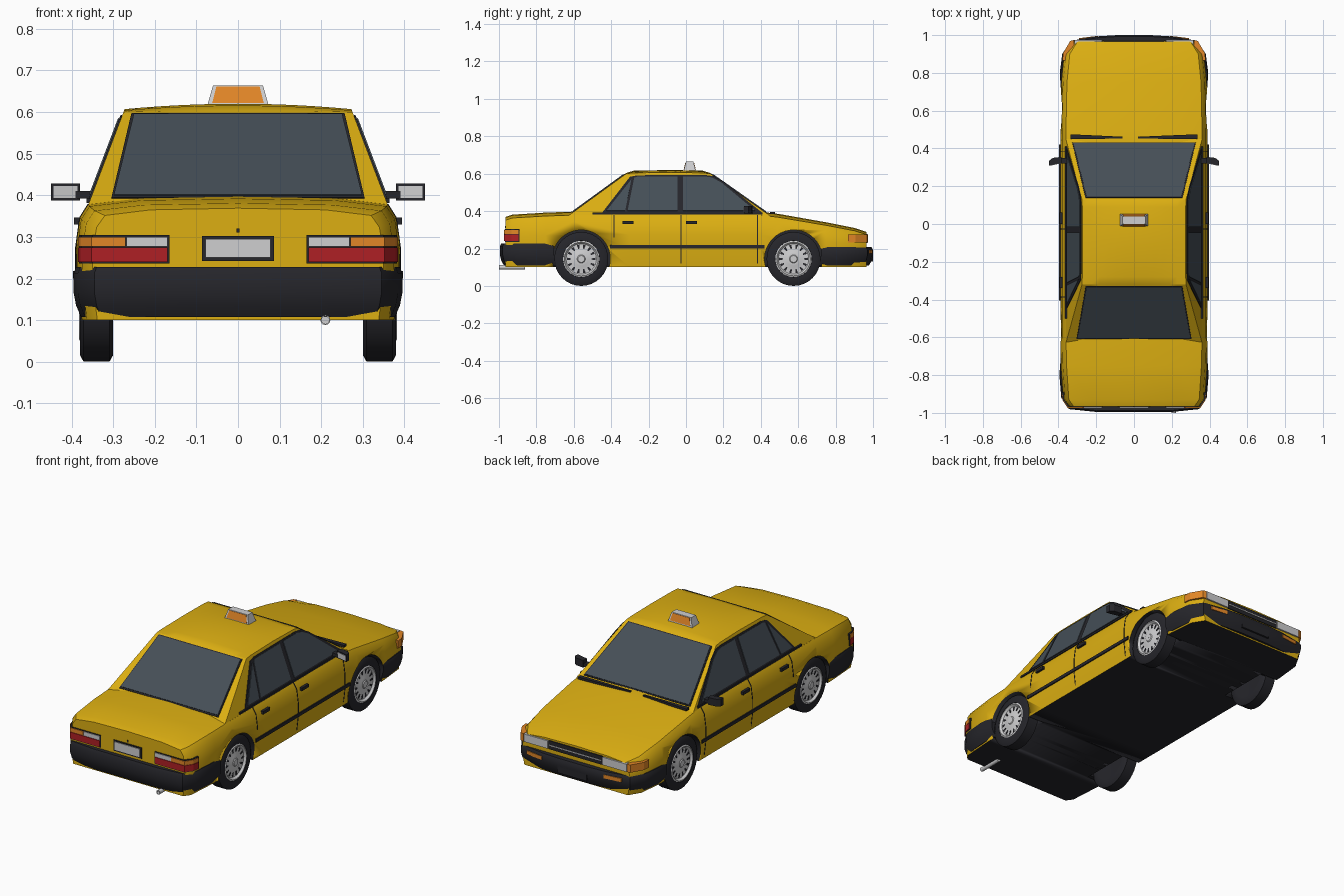
import bpy, bmesh, math
from mathutils import Vector

cube = bpy.data.objects.get("Cube")
if cube:
    bpy.data.objects.remove(cube, do_unlink=True)


def material(name, r, g, b, rough=0.5):
    m = bpy.data.materials.new(name)
    m.use_nodes = True
    m.diffuse_color = (r, g, b, 1)
    node = m.node_tree.nodes["Principled BSDF"]
    node.inputs["Base Color"].default_value = (r, g, b, 1)
    node.inputs["Roughness"].default_value = rough
    return m


YELLOW = material("yellow paint", 0.72, 0.43, 0.006)
TRIM = material("black trim", 0.019, 0.019, 0.024)
GLASS = material("tinted glass", 0.06, 0.078, 0.095)
SILVER = material("silver", 0.62, 0.62, 0.63)
RED = material("red lens", 0.43, 0.014, 0.018)
ORANGE = material("orange lens", 0.76, 0.24, 0.02)


def finish(name, bm, mats, smooth=None):
    bmesh.ops.recalc_face_normals(bm, faces=bm.faces)
    me = bpy.data.meshes.new(name)
    bm.to_mesh(me)
    bm.free()
    ob = bpy.data.objects.new(name, me)
    bpy.context.collection.objects.link(ob)
    for m in mats:
        me.materials.append(m)
    if smooth:
        bpy.ops.object.select_all(action='DESELECT')
        ob.select_set(True)
        bpy.context.view_layer.objects.active = ob
        bpy.ops.object.shade_smooth_by_angle(angle=math.radians(smooth))
    return ob


def loft(name, rings, mats, wrap=False, smooth=35):
    """Skin closed rings of points; cap the ends unless they wrap round."""
    bm = bmesh.new()
    rows = [[bm.verts.new(p) for p in ring] for ring in rings]
    n = len(rows[0])
    for i in range(len(rows) if wrap else len(rows) - 1):
        a, b = rows[i], rows[(i + 1) % len(rows)]
        for j in range(n):
            k = (j + 1) % n
            bm.faces.new((a[j], a[k], b[k], b[j]))
    if not wrap:
        bm.faces.new(rows[0])
        bm.faces.new(rows[-1])
    return finish(name, bm, mats, smooth)


def prisms(name, polys, vec, mat):
    """Extrude each flat polygon along vec."""
    bm = bmesh.new()
    v = Vector(vec)
    for poly in polys:
        a = [bm.verts.new(p) for p in poly]
        b = [bm.verts.new(Vector(p) + v) for p in poly]
        bm.faces.new(a)
        bm.faces.new(b)
        for i in range(len(a)):
            k = (i + 1) % len(a)
            bm.faces.new((a[i], a[k], b[k], b[i]))
    return finish(name, bm, [mat])


def box(name, x, y, z, mat):
    foot = [(x[0], y[0], z[0]), (x[1], y[0], z[0]), (x[1], y[1], z[0]), (x[0], y[1], z[0])]
    return prisms(name, [foot], (0, 0, z[1] - z[0]), mat)


def slab(name, plan, z, mat, s=1):
    return prisms(name, [[(s * x, y, z[0]) for x, y in plan]], (0, 0, z[1] - z[0]), mat)


def lathe(name, profile, centre, s, mat, steps=32):
    rings = []
    for i in range(steps):
        a = math.tau * i / steps
        rings.append([(centre[0] + s * x, centre[1] + r * math.cos(a), centre[2] + r * math.sin(a))
                      for x, r in profile])
    return loft(name, rings, [mat], wrap=True)


# Lower body: y, half width, top height
STATIONS = [(-.965, .35, .362), (-.93, .375, .374), (-.75, .387, .385), (-.6, .39, .39),
            (-.3, .39, .39), (.1, .39, .39), (.4, .39, .39), (.5, .39, .377),
            (.75, .385, .333), (.9, .37, .303), (.965, .33, .282)]
SECTION = [(.012, 0), (0, .35), (0, .6), (.01, .85), (.03, .96)]


def body_ring(y, w, top):
    half = [(w - d, .1 + f * (top - .1)) for d, f in SECTION]
    crown = [(w * .6, top + .003), (0, top + .007), (-w * .6, top + .003)]
    full = half + crown + [(-x, z) for x, z in reversed(half)]
    return [(x, y, z) for x, z in full]


body = loft("body", [body_ring(*s) for s in STATIONS], [YELLOW, TRIM])
for f in body.data.polygons:
    if f.normal.z < -.7:
        f.material_index = 1

# Wheel arches
AXLES = {"rear": -.56, "front": .575}
SIDES = {"left": 1, "right": -1}
for axle, y in AXLES.items():
    for side, s in SIDES.items():
        well = [(.27, .001), (.27, .155), (.5, .155), (.5, .001)]
        cutter = lathe("arch_cutter", well, (0, y, .144), s, YELLOW, 40)
        cutter.data.materials.append(TRIM)
        for f in cutter.data.polygons:
            f.material_index = 1
        cutter.hide_render = True
        mod = body.modifiers.new("arch", 'BOOLEAN')
        mod.operation = 'DIFFERENCE'
        mod.object = cutter
        mod.solver = 'EXACT'
        bpy.context.view_layer.objects.active = body
        bpy.ops.object.modifier_apply(modifier="arch")
        bpy.data.objects.remove(cutter, do_unlink=True)

# Cabin with crowned roof
PROFILE = [(-.63, .375, 0), (-.32, .6, .3), (-.28, .604, .9), (-.08, .607, 1),
           (.09, .604, .9), (.13, .6, .3), (.45, .375, 0)]


def side_x(z):
    return .355 - (z - .39) * .38


cabin_rings = []
for i in range(13):
    f = i / 6 - 1
    cabin_rings.append([(side_x(z) * f, y, z + .013 * c * (1 - f * f)) for y, z, c in PROFILE])
loft("cabin", cabin_rings, [YELLOW], smooth=25)


# Front and rear glass, as thin plates lying on the sloped panels
def screen(name, low, high, low_x, high_x, mat, t):
    pts = [(-low_x, *low), (low_x, *low), (high_x, *high), (-high_x, *high)]
    n = (Vector(pts[1]) - Vector(pts[0])).cross(Vector(pts[2]) - Vector(pts[1])).normalized()
    n *= 1 if n.z > 0 else -1
    prisms(name, [pts], n * t, mat)


screen("windscreen_seal", (.43, .3895), (.137, .595), .327, .257, TRIM, .004)
screen("windscreen", (.425, .393), (.142, .5915), .32, .251, GLASS, .007)
screen("rear_window_seal", (-.607, .3917), (-.327, .595), .304, .256, TRIM, .004)
screen("rear_window", (-.6, .3968), (-.332, .5914), .298, .25, GLASS, .007)

# Side windows: (y, z) outlines laid on the leaning cabin side
FRAME = [(-.45, .388), (-.3, .582), (-.26, .59), (.1, .592), (.15, .585), (.2, .556), (.41, .388)]
PANES = [[(-.425, .4), (-.325, .4), (-.292, .568)],
         [(-.312, .4), (-.277, .576), (-.26, .582), (-.045, .583), (-.045, .4)],
         [(-.015, .4), (-.015, .583), (.1, .583), (.14, .577), (.19, .55), (.37, .4)]]
SEAM = [(.35, .12), (.3815, .12), (.3915, .2), (.3915, .274), (.3815, .347), (.3615, .379), (.35, .38)]
for side, s in SIDES.items():
    def lay(outline):
        return [(s * side_x(z), y, z) for y, z in outline]
    out = Vector((s, 0, .38)).normalized()
    prisms(side + "_window_frame", [lay(FRAME)], out * .004, TRIM)
    prisms(side + "_windows", [lay(p) for p in PANES], out * .007, GLASS)

    # Door seams, handles and rubbing strip
    seams = [[(s * x, y, z) for x, z in SEAM] for y in (-.03, .38)]
    seams.append([(s * x, -.388, max(z, .26)) for x, z in SEAM[2:]])
    prisms(side + "_door_seams", seams, (0, .005, 0), TRIM)
    for end, y in (("rear", -.34), ("front", 0)):
        box(f"{side}_{end}_handle", (s * .37, s * .394), (y, y + .06), (.33, .347), TRIM)
    box(side + "_rubbing_strip", (s * .38, s * .396), (-.405, .42), (.2, .218), TRIM)
    box(side + "_belt_trim", (s * .345, s * .364), (-.5, .41), (.382, .392), TRIM)

    # Door mirrors
    box(side + "_mirror_arm", (s * .335, s * .4), (.32, .35), (.392, .41), TRIM)
    housing = [(.38, .325), (.449, .31), (.449, .335), (.43, .35), (.385, .355)]
    slab(side + "_mirror_housing", housing, (.388, .428), TRIM, s)
    face = [(.386, .321), (.386, .326), (.444, .315), (.444, .308)]
    slab(side + "_mirror_glass", face, (.394, .422), SILVER, s)

    # Tail lamps wrapping round the corners
    tail = [(.27, -.95), (.27, -.973), (.352, -.973), (.379, -.932), (.385, -.895), (.36, -.895)]
    wide = [(.17, -.95), (.17, -.973)] + tail[2:]
    slab(side + "_tail_lamp", wide, (.24, .275), RED, s)
    slab(side + "_tail_indicator", tail, (.277, .3), ORANGE, s)
    box(side + "_reversing_lamp", (s * .17, s * .268), (-.973, -.95), (.277, .3), SILVER)
    rim = [(.165, -.95), (.165, -.969), (.35, -.969), (.376, -.931), (.382, -.89), (.36, -.89)]
    slab(side + "_tail_lamp_surround", rim, (.236, .304), TRIM, s)

    # Headlamps and front indicators
    box(side + "_headlamp", (s * .17, s * .315), (.95, .974), (.232, .275), SILVER)
    corner = [(.318, .94), (.318, .974), (.338, .969), (.375, .905), (.379, .865), (.355, .865)]
    slab(side + "_corner_indicator", corner, (.232, .275), ORANGE, s)
    lamp = [(.19, .96), (.19, .996), (.29, .984), (.29, .95)]
    slab(side + "_bumper_indicator", lamp, (.172, .192), ORANGE, s)

    # Wipers on the cowl
    wiper = [(.04 * s - .02, .452), (.04 * s - .02, .462), (.335 * s, .475), (.335 * s, .45)]
    slab(side + "_wiper", wiper, (.384, .396), TRIM)

# Grille, number plate and boot lock
box("grille", (-.166, .166), (.95, .971), (.23, .277), TRIM)
box("grille_bar", (-.16, .16), (.965, .974), (.251, .256), SILVER)
box("front_plate_holder", (-.09, .09), (.97, 1.0), (.13, .175), TRIM)
box("number_plate_frame", (-.087, .087), (-.97, -.95), (.242, .302), TRIM)
box("number_plate", (-.078, .078), (-.974, -.95), (.25, .295), SILVER)
box("boot_lock", (-.004, .004), (-.969, -.95), (.31, .32), TRIM)

# Wraparound bumpers, tucked in at the bottom
REAR = [(.388, -.705), (.395, -.8), (.385, -.92), (.345, -.98), (.2, -.995)]
FRONT = [(.388, .722), (.393, .8), (.38, .9), (.335, .97), (.2, .993), (.09, 1)]
for name, plan, top in (("rear_bumper", REAR, .228), ("front_bumper", FRONT, .207)):
    outline = plan + [(-x, y) for x, y in reversed(plan)]
    levels = [(.108, .955), (.135, .985), (.165, 1), (top - .015, 1), (top, .985)]
    loft(name, [[(x * k, y * (k + 1) / 2, z) for x, y in outline] for z, k in levels], [TRIM])

# Wheels
TYRE = [(-.03, .001), (-.04, .1), (-.04, .128), (-.031, .144), (.031, .144),
        (.04, .128), (.04, .098), (.02, .09), (.02, .001)]
RIM = [(.015, .001), (.015, .095), (.038, .098), (.042, .09), (.031, .081), (.031, .05),
       (.037, .036), (.037, .022), (.041, .018), (.041, .001)]
for axle, y in AXLES.items():
    for side, s in SIDES.items():
        centre = (s * .34, y, .144)
        label = f"{axle}_{side}_"
        lathe(label + "tyre", TYRE, centre, s, TRIM)
        lathe(label + "rim", RIM, centre, s, SILVER)
        slots = []
        for i in range(14):
            a = math.tau * i / 14
            corners = [(.056, -.06), (.056, .06), (.077, .09), (.077, -.09)]
            slots.append([(s * .37, y + r * math.cos(a + d), .144 + r * math.sin(a + d))
                          for r, d in corners])
        prisms(label + "rim_slots", slots, (s * .0025, 0, 0), TRIM)

# Roof sign
def sign_ring(x, y, z):
    return [(-x, .02 - y, z), (x, .02 - y, z), (x, .02 + y, z), (-x, .02 + y, z)]


loft("roof_sign", [sign_ring(.075, .033, .612), sign_ring(.06, .02, .664)], [SILVER])
for end, s in (("front", 1), ("rear", -1)):
    panel = [(x, .02 + s * y, z) for x, y, z in
             ((-.062, .031, .622), (.062, .031, .622), (.052, .0208, .661), (-.052, .0208, .661))]
    prisms(end + "_sign_panel", [panel], (0, s * .002, 0), ORANGE)

# Exhaust pipe
pipe = [[(.21 + r * math.cos(math.tau * i / 12), y, .1 + r * math.sin(math.tau * i / 12))
         for i in range(12)] for y, r in ((-.86, .012), (-1, .012), (-1, .009), (-.97, .009))]
loft("exhaust_pipe", pipe, [SILVER])
